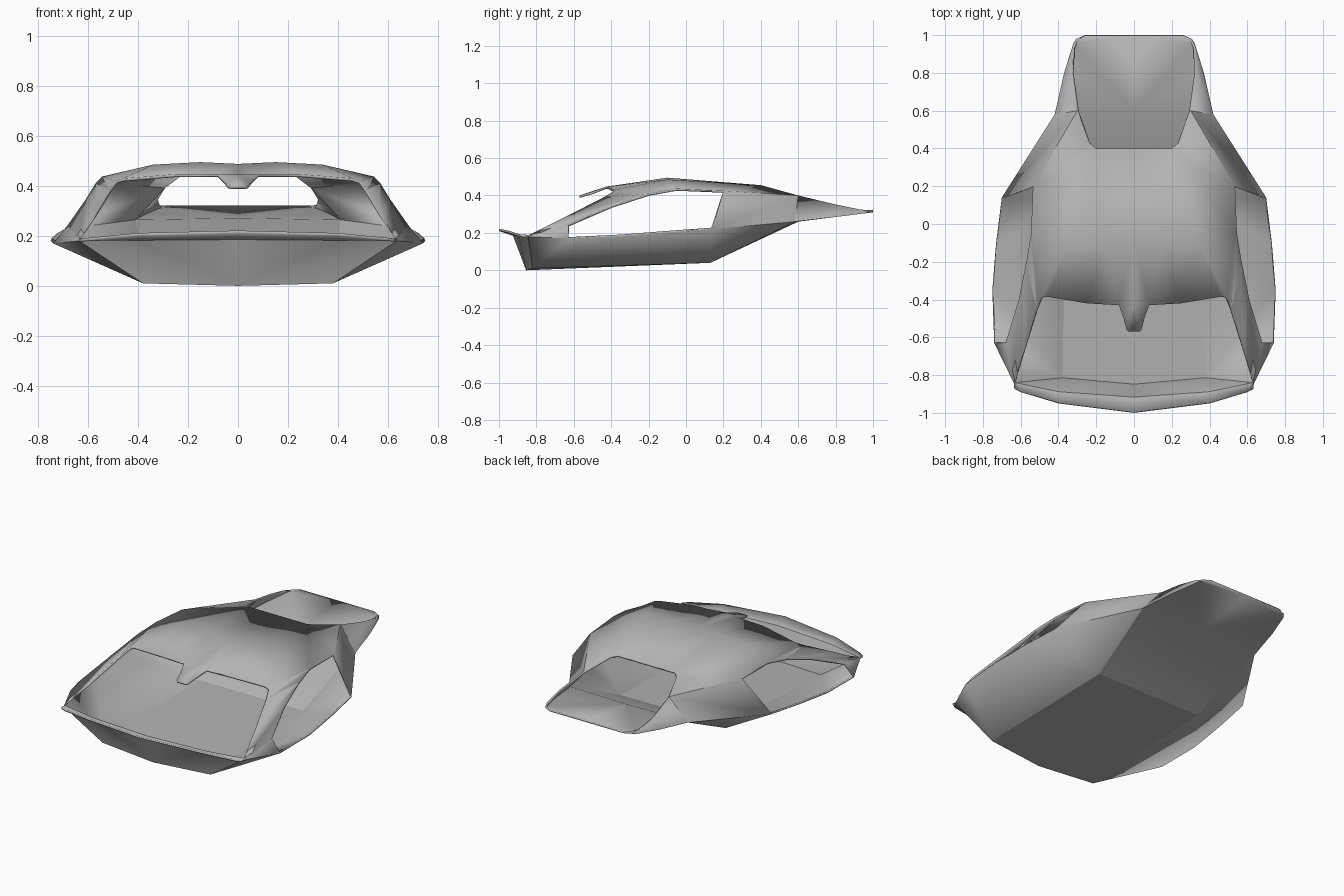
import bpy, bmesh
from mathutils import Vector

cube = bpy.data.objects.get("Cube")
if cube:
    bpy.data.objects.remove(cube)

paint = bpy.data.materials.new("shell grey")
paint.use_nodes = True
paint.diffuse_color = (0.45, 0.45, 0.45, 1)
paint.node_tree.nodes["Principled BSDF"].inputs["Base Color"].default_value = (0.45, 0.45, 0.45, 1)

bm = bmesh.new()


def params(path):
    """Arc-length position of each point, from 0 to 1."""
    run = [0.0]
    for p, q in zip(path, path[1:]):
        run.append(run[-1] + (Vector(q) - Vector(p)).length)
    return [r / (run[-1] or 1) for r in run]


def panel(a, b):
    """Skin the gap between two outlines; a one-point outline gives a fan."""
    ta, tb = params(a), params(b)
    va, vb = [bm.verts.new(p) for p in a], [bm.verts.new(p) for p in b]
    i = j = 0
    while i < len(a) - 1 or j < len(b) - 1:
        more_a, more_b = i < len(a) - 1, j < len(b) - 1
        if more_a and (not more_b or ta[i + 1] <= tb[j + 1]):
            bm.faces.new((va[i], va[i + 1], vb[j]))
            i += 1
        else:
            bm.faces.new((va[i], vb[j + 1], vb[j]))
            j += 1


# Outlines of the left half
screen_top = [(0, -.43, .447), (.08, -.43, .447), (.25, -.42, .447), (.46, -.385, .43), (.49, -.39, .42)]
crest = [(0, -.1, .488), (.15, -.1, .495), (.34, -.1, .485), (.545, -.05, .437)]
pillar_in = [screen_top[-1], (.515, -.45, .385), (.57, -.63, .293), (.635, -.845, .18)]
pillar_out = [crest[-1], (.57, -.2, .41), (.61, -.4, .345), (.68, -.63, .245)]
roof_corner = (.535, .2, .425)
tail_top = [(.2, .4, .455), (.235, .43, .447), (.3, .6, .4)]
tail_rim = [tail_top[-1], (.33, .8, .352), (.325, .93, .325), (.305, .98, .315), (.26, 1, .31)]
tail_low = [(.42, .58, .26), (.37, .8, .285), (.32, .96, .305), (.26, 1, .31)]
belt = [pillar_in[-1], (.74, -.63, .17), (.75, -.35, .18), (.73, -.1, .2), (.7, .14, .22), tail_low[0]]
nose = [(0, -.925, .185), (.4, -.895, .182), belt[0]]
lip = [(0, -1, .21), (.4, -.95, .2), (.6, -.89, .18), (.63, -.87, .175)]
keel_front = [(0, -.855, 0), (.38, -.82, .01)]
keel_back = [(0, .13, .04), (.37, .13, .04)]

# Roof, mirror tab and pillars
panel(screen_top, crest)
panel([screen_top[0], (0, -.57, .4)], [screen_top[1], (.055, -.5, .42), (.04, -.56, .402), (.03, -.57, .4)])
panel(crest, [(0, .4, .455), tail_top[0], roof_corner])
panel(pillar_in, pillar_out)
panel([belt[0]], [pillar_out[-1], belt[1]])

# Rear haunches and tail
panel([roof_corner], tail_top)
panel([roof_corner, belt[4]], [tail_top[-1], tail_low[0]])
panel(tail_rim, tail_low)
panel([(0, .6, .26), (0, 1, .31)], tail_low)

# Lower hull and front lip
panel(nose, lip)
panel(nose, keel_front)
panel([keel_front[1]], belt[:3])
panel([keel_front[1], keel_back[1]], belt[2:4])
panel([keel_back[1]], belt[3:])
panel(keel_front, keel_back)
panel(keel_back, [(0, .6, .26), tail_low[0]])

# Mirror the half, weld the seams and drop collapsed faces
half = bm.verts[:] + bm.edges[:] + bm.faces[:]
copy = bmesh.ops.duplicate(bm, geom=half)["geom"]
for v in copy:
    if isinstance(v, bmesh.types.BMVert):
        v.co.x = -v.co.x
bmesh.ops.remove_doubles(bm, verts=bm.verts[:], dist=0.0005)
bmesh.ops.recalc_face_normals(bm, faces=bm.faces[:])
bm.normal_update()
floor = min(bm.faces, key=lambda f: f.calc_center_median().z)
if floor.normal.z > 0:
    bmesh.ops.reverse_faces(bm, faces=bm.faces[:])

mesh = bpy.data.meshes.new("body_shell")
bm.to_mesh(mesh)
bm.free()
mesh.materials.append(paint)
shell = bpy.data.objects.new("body_shell", mesh)
bpy.context.scene.collection.objects.link(shell)

# Thin wall, kept inside the outer surface
wall = shell.modifiers.new("wall", 'SOLIDIFY')
wall.thickness = 0.012
wall.offset = -1

bpy.context.view_layer.objects.active = shell
shell.select_set(True)
bpy.ops.object.shade_smooth_by_angle(angle=0.35)
